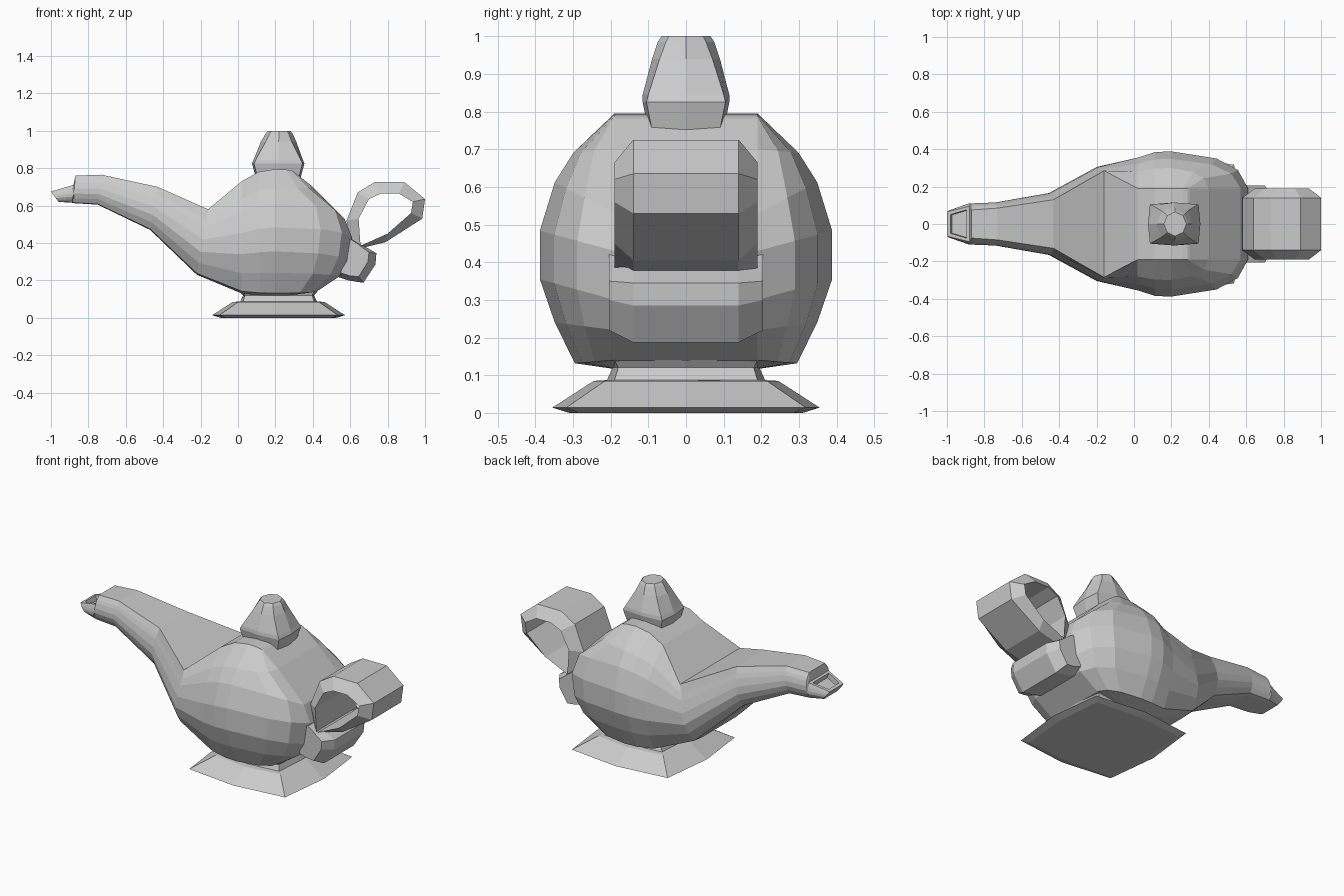
import bpy, bmesh, math

if "Cube" in bpy.data.objects:
    bpy.data.objects.remove(bpy.data.objects["Cube"])


def make(name, rings, cap="ngon", pocket=False):
    """Skin a list of closed rings; cap: ngon, strip (quads across y) or loop."""
    bm = bmesh.new()
    vs = [[bm.verts.new(p) for p in r] for r in rings]
    n = len(vs[0])
    pairs = list(zip(vs, vs[1:]))
    if cap == "loop":
        pairs.append((vs[-1], vs[0]))
    faces = []
    for a, b in pairs:
        for i in range(n):
            j = (i + 1) % n
            faces.append(bm.faces.new((a[i], a[j], b[j], b[i])))
    if cap == "ngon":
        for r in (vs[0], vs[-1]):
            bm.faces.new(r)
    elif cap == "strip":
        for r in (vs[0], vs[-1]):
            for i in range(n // 2 - 1):
                bm.faces.new((r[i], r[i + 1], r[n - 2 - i], r[n - 1 - i]))
    bmesh.ops.recalc_face_normals(bm, faces=bm.faces[:])
    if pocket:  # pouring hole in the top face of the first segment
        f = faces[n - 1]
        bmesh.ops.inset_individual(bm, faces=[f], thickness=0.024)
        bmesh.ops.inset_individual(bm, faces=[f], thickness=0.002, depth=-0.03)
    me = bpy.data.meshes.new(name)
    bm.to_mesh(me)
    bm.free()
    ob = bpy.data.objects.new(name, me)
    bpy.context.collection.objects.link(ob)
    return ob


def mirrored(half):
    return half + [(x, -y, z) for x, y, z in reversed(half)]


# Body and spout: one skin of cross-sections running along x
S = [1, .846, .73, .54, .35, .18, .02, 0]      # height fractions
T = [0, .55, .8, 1, 1, .8, .53, .05]           # bulge fractions


def section(xt, zt, xb, zb, ft, fb, w):
    half = []
    for s, t in zip(S, T):
        f = fb + (ft - fb) * s
        half.append((xb + (xt - xb) * s, f + (w - f) * t, zb + (zt - zb) * s))
    return half


stations = [
    (-1.00, .675, -.96, .62, .065, .05, .075),
    (-.88, .71, -.885, .615, .095, .06, .11),
    (-.87, .76, -.88, .613, .075, .06, .11),
    (-.73, .765, -.75, .605, .085, .06, .115),
    (-.43, .70, -.47, .47, .13, .08, .165),
    (-.16, .58, -.22, .23, .285, .15, .305),
    (.02, .73, .02, .13, .19, .19, .355),
    (.11, .78, .12, .12, .19, .19, .385),
    (.20, .795, .20, .118, .19, .19, .388),
]
halves = [section(*s) for s in stations]

# Rounded back: swing the widest section round to the rear profile
rear = [(.30, .78), (.40, .70), (.57, .53), (.61, .43),
        (.59, .30), (.54, .22), (.42, .14), (.30, .125)]
wide = halves[-1]
for deg in (36, 60, 90):
    s, c = math.sin(math.radians(deg)), math.cos(math.radians(deg))
    halves.append([(x + (rx - x) * s, .19 + (y - .19) * c, z + (rz - z) * (1 - c))
                   for (x, y, z), (rx, rz) in zip(wide, rear)])
make("body_and_spout", [mirrored(h) for h in halves], "strip", pocket=True)


def at_y(profile, y):
    return [(x, y, z) for x, z in profile]


# Handle loop with bevelled outer edge
outer = [(.58, .52), (.64, .67), (.73, .725), (.89, .725),
         (1.0, .635), (.985, .53), (.79, .405), (.61, .36)]
inner = [(.645, .53), (.70, .635), (.765, .665), (.86, .665),
         (.935, .62), (.925, .56), (.80, .45), (.655, .385)]
make("handle_loop", [at_y(outer, -.14), at_y(outer, .14),
                     at_y(inner, .19), at_y(inner, -.19)], "loop")

# Curled lower end of the handle
curl = [(.58, .44), (.64, .40), (.69, .375), (.74, .345),
        (.735, .285), (.67, .187), (.59, .20), (.53, .22)]
curl_side = [(.585, .43), (.635, .40), (.665, .375), (.70, .35),
             (.695, .30), (.645, .22), (.595, .225), (.55, .24)]
make("handle_curl", [at_y(curl_side, -.205), at_y(curl, -.14),
                     at_y(curl, .14), at_y(curl_side, .205)])


def octo(cx, z, mx, my, kx, ky):
    """Eight-point ring: side midpoints at mx, my and corners at kx, ky."""
    pts = [(mx, 0), (kx, ky), (0, my), (-kx, ky),
           (-mx, 0), (-kx, -ky), (0, -my), (kx, -ky)]
    return [(cx + x, y, z) for x, y in pts]


# Lid knob
make("lid_knob", [
    octo(.215, .75, .12, .10, .11, .09),
    octo(.215, .825, .14, .115, .13, .105),
    octo(.215, .845, .132, .115, .12, .10),
    octo(.217, .94, .095, .09, .07, .07),
    octo(.22, .985, .072, .075, .05, .053),
    octo(.22, 1.0, .06, .065, .042, .045),
])

# Foot: flared plinth with slightly bowed sides, then a neck under the body
make("foot", [
    octo(.217, 0, .31, .31, .285, .285),
    octo(.217, .014, .355, .355, .318, .318),
    octo(.217, .085, .245, .245, .215, .215),
    octo(.217, .087, .205, .21, .19, .19),
    octo(.217, .12, .19, .195, .18, .18),
    octo(.217, .14, .21, .20, .19, .19),
])
